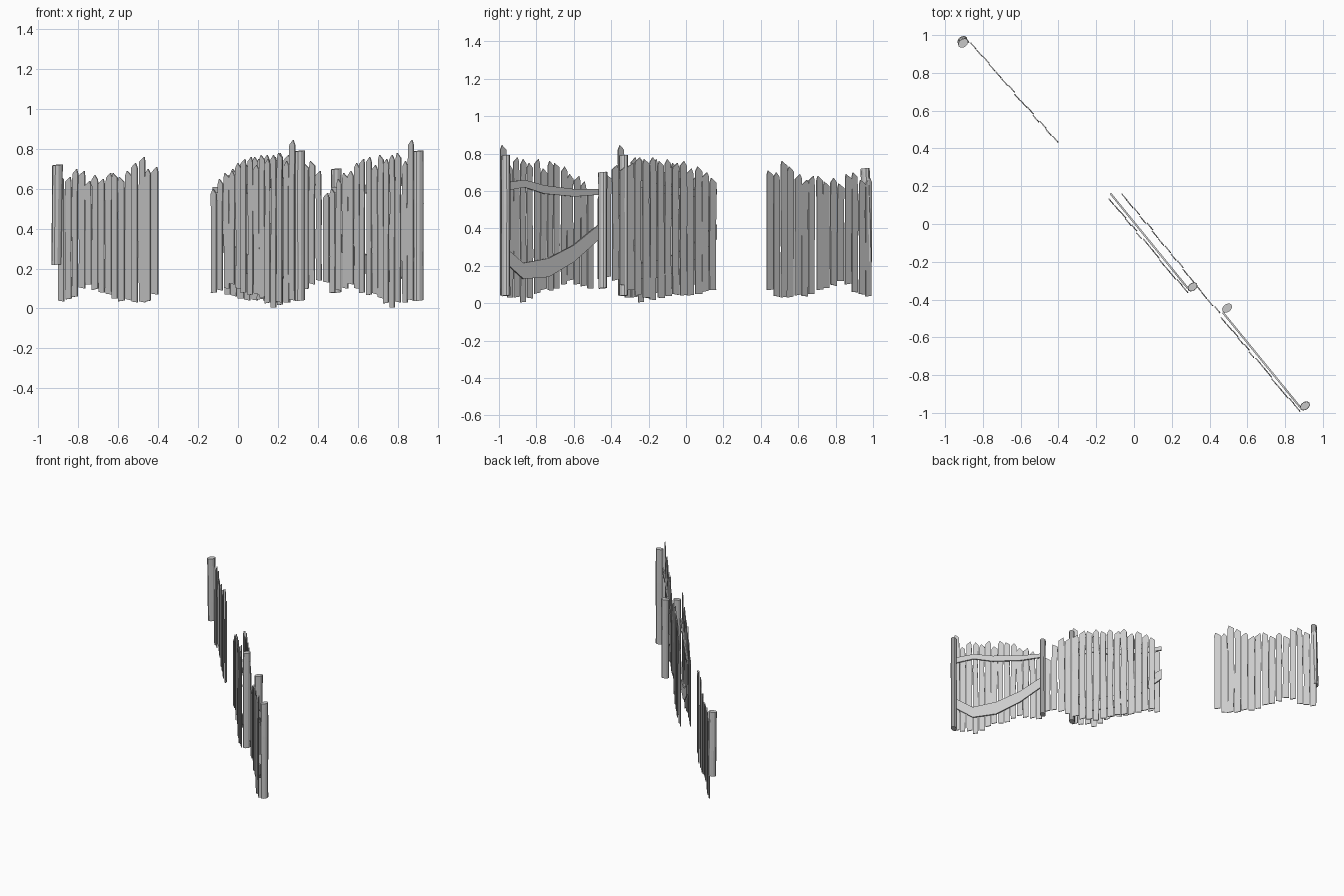
import bpy, bmesh, math, random
from mathutils import Vector

if "Cube" in bpy.data.objects:
    bpy.data.objects.remove(bpy.data.objects["Cube"])


def make(name, bm):
    bmesh.ops.recalc_face_normals(bm, faces=bm.faces)
    me = bpy.data.meshes.new(name)
    bm.to_mesh(me)
    bm.free()
    ob = bpy.data.objects.new(name, me)
    bpy.context.collection.objects.link(ob)
    return ob


def slab(bm, outline, place, n0, n1):
    """Extrude an outline of (along, height) points between two depths."""
    a = [bm.verts.new(place(u, n0, z)) for u, z in outline]
    b = [bm.verts.new(place(u, n1, z)) for u, z in outline]
    bm.faces.new(a)
    bm.faces.new(b[::-1])
    for i in range(len(a)):
        j = (i + 1) % len(a)
        bm.faces.new((a[i], b[i], b[j], a[j]))


def frame(p, q):
    """Map (distance along p-q, depth, height) to world space."""
    p, q = Vector((*p, 0)), Vector((*q, 0))
    d = (q - p).normalized()
    n = Vector((-d.y, d.x, 0))
    return (lambda u, m, z: p + d * u + n * m + Vector((0, 0, z))), (q - p).length


def pickets(name, p, q, tops, bottoms, seed):
    rnd = random.Random(seed)
    place, length = frame(p, q)
    pitch = length / len(tops)
    bm = bmesh.new()
    for i, (top, bot) in enumerate(zip(tops, bottoms)):
        c = (i + 0.5) * pitch
        w = pitch * rnd.uniform(0.40, 0.47)
        levels = [bot, bot + (top - bot) * 0.35, bot + (top - bot) * 0.7, top - 0.025]
        jit = [rnd.uniform(-0.004, 0.004) for _ in levels]
        left = [(c - w + j, z + rnd.uniform(-.008, .008) * (k == 0))
                for k, (j, z) in enumerate(zip(jit, levels))]
        right = [(c + w + j * 0.5, z) for j, z in zip(jit, levels)]
        peak = (c + rnd.uniform(-0.8, 0.8) * w, top)
        d = rnd.uniform(-0.004, 0.004)
        slab(bm, right + [peak] + left[::-1], place, d - 0.003, d + 0.003)
    make(name, bm)


def rail(name, p, q, stations):
    place, length = frame(p, q)
    bm = bmesh.new()
    low = [(t * length, a) for t, a, b in stations]
    high = [(t * length, b) for t, a, b in stations]
    slab(bm, low + high[::-1], place, -0.005, 0.005)
    make(name, bm)


def post(name, x, y, z0, z1, shift, seed):
    """Knobbly log with an oval section and slightly uneven ends."""
    rnd = random.Random(seed)
    bm = bmesh.new()
    rings, n, ang = [], 10, math.radians(38)
    for k, t in enumerate((0, 0.3, 0.65, 1)):
        s = rnd.uniform(0.94, 1.03)
        ring = []
        for i in range(n):
            a = math.tau * i / n
            u, v = 0.029 * s * math.cos(a), 0.021 * s * math.sin(a)
            tilt = 0.1 * u if k in (0, 3) else 0
            ring.append(bm.verts.new((
                x + u * math.cos(ang) - v * math.sin(ang) + shift[0] * (t - .5),
                y + u * math.sin(ang) + v * math.cos(ang) + shift[1] * (t - .5),
                z0 + (z1 - z0) * t + tilt)))
        rings.append(ring)
    for a, b in zip(rings, rings[1:]):
        for i in range(n):
            j = (i + 1) % n
            bm.faces.new((a[i], a[j], b[j], b[i]))
    bm.faces.new(rings[0][::-1])
    bm.faces.new(rings[-1])
    make(name, bm)


# two matching railed sections
tops = [.60, .65, .68, .69, .73, .75, .76, .72, .77, .75, .77, .78, .74, .845]
bots = [.08, .09, .10, .12, .10, .08, .07, .07, .05, .03, .005, .03, .03, .04]
upper = [(0, .58, .61), (.25, .57, .61), (.56, .585, .63), (.77, .62, .66), (.97, .60, .645)]
lower = [(0, .34, .42), (.26, .22, .31), (.52, .14, .24), (.78, .13, .215), (.97, .22, .30)]
for tag, dx, dy in (("end", 0, 0), ("middle", -0.595, 0.63)):
    mv = lambda x, y: (x + dx, y + dy)
    pickets(tag + "_railed_pickets", mv(.46, -.495), mv(.88, -.995), tops, bots, 4)
    for part, st in (("upper", upper), ("lower", lower)):
        rail(f"{tag}_{part}_rail", mv(.47, -.468), mv(.892, -.985), st)
    post(tag + "_post", *mv(.905, -.963), .04, .79, (0, 0), 7)

# plain section behind the middle one, with its own post
pickets("rear_pickets", (-.065, .165), (.455, -.475),
        [.67, .70, .73, .72, .76, .75, .77, .76, .78, .77, .78, .75, .73, .74, .69, .58],
        [.07, .06, .05, .04, .04, .05, .04, .03, .02, .03, .04, .07, .10, .12, .14, .13], 11)
post("rear_post", .493, -.445, .08, .70, (0, 0), 9)

# detached plain section, with a short post in front
pickets("far_pickets", (-.90, .998), (-.40, .427),
        [.67, .66, .70, .69, .64, .67, .65, .68, .68, .66, .69, .73, .76, .70, .71],
        [.035, .05, .06, .10, .12, .10, .08, .07, .05, .04, .04, .03, .03, .04, .07], 21)
post("far_post", -.907, .965, .22, .72, (.005, -.015), 13)
